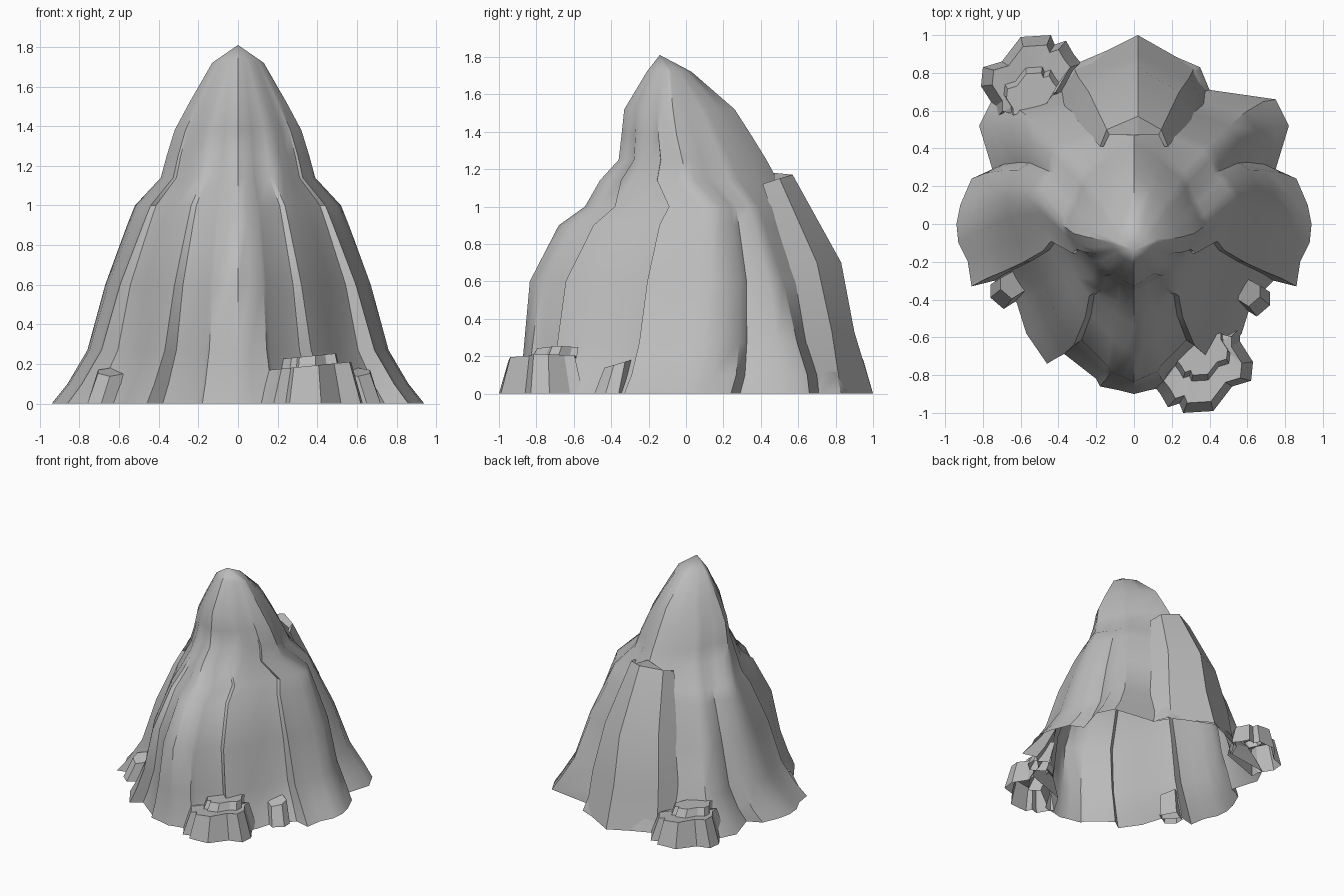
import bpy, math
from mathutils import Vector

cube = bpy.data.objects.get("Cube")
if cube:
    bpy.data.objects.remove(cube)

stone = bpy.data.materials.new("grey_stone")
stone.use_nodes = True
GREY = (0.5, 0.5, 0.5, 1)
stone.diffuse_color = GREY
stone.node_tree.nodes["Principled BSDF"].inputs["Base Color"].default_value = GREY


def loft(name, rings, closed=True, tip=None, cap=False, angle=38):
    """Skin a stack of equal-length rings, optionally ending in a tip or a cap."""
    n = len(rings[0])
    verts = [p for ring in rings for p in ring]
    faces = []
    for k in range(len(rings) - 1):
        for i in range(n if closed else n - 1):
            j = (i + 1) % n
            faces.append((k * n + i, k * n + j, (k + 1) * n + j, (k + 1) * n + i))
    last = (len(rings) - 1) * n
    if tip:
        verts.append(tip)
        for i in range(n):
            faces.append((last + i, last + (i + 1) % n, len(verts) - 1))
    if cap:
        faces.append(tuple(range(last, last + n)))
    mesh = bpy.data.meshes.new(name)
    mesh.from_pydata(verts, [], faces)
    mesh.materials.append(stone)
    obj = bpy.data.objects.new(name, mesh)
    bpy.context.collection.objects.link(obj)
    bpy.ops.object.select_all(action="DESELECT")
    obj.select_set(True)
    bpy.context.view_layer.objects.active = obj
    bpy.ops.object.shade_smooth_by_angle(angle=math.radians(angle))
    return obj


# Main peak: mirrored foot outline, front to back
half = [(0, -.9), (.08, -.88), (.18, -.86), (.2, -.82), (.38, -.68), (.46, -.74),
        (.57, -.58), (.62, -.42), (.74, -.3), (.86, -.33), (.88, -.2), (.93, -.1),
        (.94, 0), (.92, .1), (.86, .24), (.75, .29), (.82, .52), (.75, .66),
        (.4, .71), (.35, .83), (0, .98)]
foot = half + [(-x, y) for x, y in reversed(half[1:-1])]

# Levels: height, half width, ridge y, front y, back y, relief, squareness to diamond
levels = [(0, .94, 0, -.9, .98, 1, 0),
          (.1, .86, .05, -.88, .94, .95, 0),
          (.27, .76, .1, -.865, .85, .85, .05),
          (.6, .67, .14, -.835, .74, .6, .15),
          (.9, .56, .14, -.68, .61, .45, .3),
          (1, .52, .14, -.54, .56, .4, .35),
          (1.14, .39, 0, -.46, .49, .3, .4),
          (1.25, .36, -.02, -.36, .43, .25, .4),
          (1.38, .32, -.05, -.345, .35, .2, .45),
          (1.52, .245, -.07, -.33, .26, .1, .5),
          (1.72, .13, -.09, -.21, .03, 0, .5)]


def peak_ring(level):
    z, width, mid, front, back, relief, diamond = level
    _, w0, m0, f0, b0, _, _ = levels[0]
    ring = []
    for x, y in foot:
        u = x / w0
        v = (y - m0) / (b0 - m0 if y > m0 else m0 - f0)
        r = math.hypot(u, v)
        u, v = u / r, v / r
        scale = 1 + (r - 1) * relief
        scale *= 1 - diamond + diamond / (abs(u) + abs(v))
        depth = back - mid if v > 0 else mid - front
        ring.append((u * width * scale, mid + v * depth * scale, z))
    return ring


loft("peak", [peak_ring(l) for l in levels], tip=(0, -.14, 1.81), angle=40)

# Back rib with a small flat ledge at its head
rib = []
for z, w, side, corner, tip in [(1.17, .18, .41, .5, .57), (.7, .3, .55, .7, .83),
                                (.33, .37, .62, .78, .9), (0, .4, .7, .83, 1)]:
    c = w * .8
    rib.append([(w, side, z - .05 * (z > 1)), (c, corner, z - .02 * (z > 1)), (.02, tip, z),
                (-c, corner, z - .02 * (z > 1)), (-w, side, z - .05 * (z > 1))])
head = [(x * .9, min(y, .47), 1.18 if abs(x) < .1 else 1.12) for x, y, z in rib[0]]
loft("back_rib", [head] + rib, closed=False, angle=25)

# Stepped boulders at opposite corners of the foot
boulder = [(.1, -.85), (.14, -.9), (.18, -.97), (.24, -.95), (.26, -1), (.42, -.99),
           (.52, -.86), (.62, -.83), (.63, -.73), (.56, -.62), (.56, -.55), (.2, -.68)]


def boulder_ring(size, z, lean, turn, shift):
    pts = []
    for x, y in boulder:
        px = .36 + (x - .36) * size
        py = -.76 + (y + .76) * size + lean
        pts.append((px * turn + shift, py * turn, z + .1 * (px - .36)))
    return pts


for name, turn, shift in [("front_boulder", 1, 0), ("back_boulder", -1, -.18)]:
    steps = [(1, 0, 0), (.78, .19, 0), (.55, .18, .06), (.5, .24, .08)]
    rings = [boulder_ring(s, z, lean, turn, shift) for s, z, lean in steps]
    rings[0] = [(x, y, 0) for x, y, z in rings[0]]
    loft(name, rings, cap=True, angle=15)

# Small leaning stones on both front flanks
for name, side, cx, cy in [("left_stone", 1, .61, -.38), ("right_stone", -1, .65, -.34)]:
    rings = []
    for z, grow, slide in [(0, 1, .02), (.14, .85, -.02)]:
        ring = []
        for a, b in [(-.09, -.02), (.02, -.09), (.09, -.03), (.09, .04), (-.02, .1)]:
            ring.append((side * (cx + a * grow + slide), cy + b * grow - slide,
                         z + (.25 * b + .02 if z else 0)))
        rings.append(ring)
    loft(name, rings, cap=True, angle=15)
